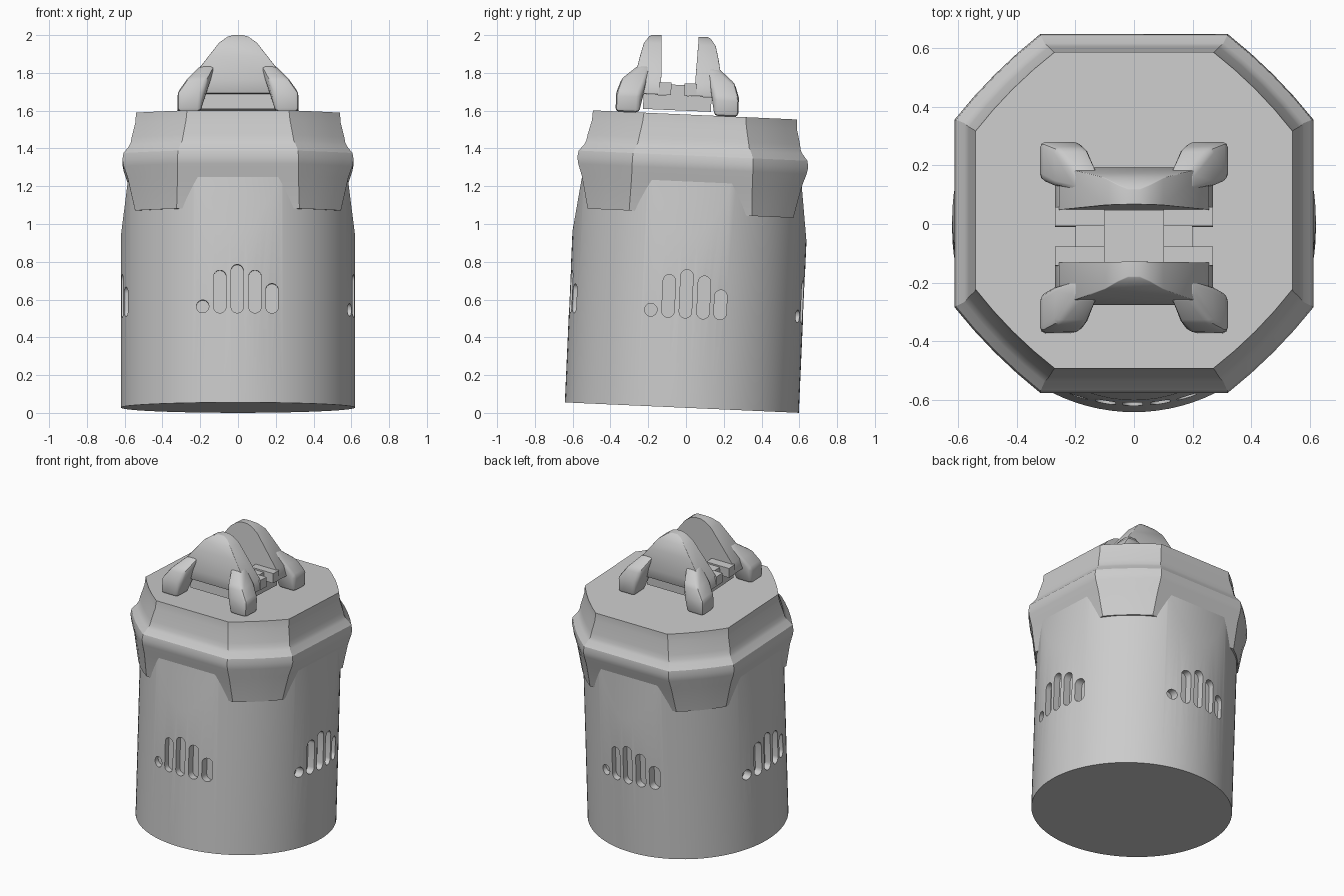
import bpy, bmesh, math
from mathutils import Matrix, Vector

if "Cube" in bpy.data.objects:
    bpy.data.objects.remove(bpy.data.objects["Cube"], do_unlink=True)

GREY = (0.6, 0.6, 0.6, 1.0)
mat = bpy.data.materials.new("plain grey")
mat.use_nodes = True
mat.diffuse_color = GREY
mat.node_tree.nodes["Principled BSDF"].inputs["Base Color"].default_value = GREY

# The whole canister leans back slightly
LEAN = Matrix.Translation((0, -0.022, 0.028)) @ Matrix.Rotation(math.radians(-2.55), 4, 'X')
R = 0.62          # body radius
LID = 1.551       # lid height
CLIP_Y = -0.096   # centre of the top clip


def finish(name, bm, angle=30):
    bmesh.ops.recalc_face_normals(bm, faces=bm.faces[:])
    me = bpy.data.meshes.new(name)
    bm.to_mesh(me)
    bm.free()
    ob = bpy.data.objects.new(name, me)
    bpy.context.collection.objects.link(ob)
    me.materials.append(mat)
    ob.matrix_world = LEAN
    return ob


def smooth(ob, angle=30):
    bpy.ops.object.select_all(action='DESELECT')
    ob.select_set(True)
    bpy.context.view_layer.objects.active = ob
    bpy.ops.object.shade_smooth_by_angle(angle=math.radians(angle))


def loft(bm, rings):
    """Skin a list of point rings and cap both ends."""
    vs = [[bm.verts.new(p) for p in ring] for ring in rings]
    n = len(vs[0])
    for a, b in zip(vs, vs[1:]):
        for i in range(n):
            bm.faces.new((a[i], a[(i + 1) % n], b[(i + 1) % n], b[i]))
    bm.faces.new(vs[0][::-1])
    bm.faces.new(vs[-1])


# Body: cylinder with four sloping flats near the top
bm = bmesh.new()
bmesh.ops.create_cone(bm, cap_ends=True, segments=96, radius1=R, radius2=R, depth=1.25,
                      matrix=Matrix.Translation((0, 0, 0.625)))
for k in range(4):
    turn = Matrix.Rotation(k * math.pi / 2, 3, 'Z')
    cut = bmesh.ops.bisect_plane(bm, geom=bm.verts[:] + bm.edges[:] + bm.faces[:],
                                 plane_co=turn @ Vector((0, -0.582, 1.2)),
                                 plane_no=turn @ Vector((0, -1, 0.13)), clear_outer=True)
    edges = [e for e in cut["geom_cut"] if isinstance(e, bmesh.types.BMEdge)]
    bmesh.ops.holes_fill(bm, edges=edges, sides=0)
body = finish("body", bm)

# Vents: one round hole and four slots on each side (x, bottom, top)
VENTS = [(-0.187, 0.477, 0.543), (-0.096, 0.475, 0.70), (-0.004, 0.475, 0.73),
         (0.09, 0.475, 0.70), (0.18, 0.475, 0.63)]
VR = 0.033
bm = bmesh.new()
for k in range(4):
    turn = Matrix.Rotation(k * math.pi / 2, 3, 'Z')
    for x, lo, hi in VENTS:
        outline = []
        for i in range(20):
            a = math.pi * (i if i < 10 else i - 1) / 9
            if i >= 10:
                a = math.pi * (i - 1) / 9
            c = hi - VR + 0.001 if i < 10 else lo + VR - 0.001
            outline.append((x + VR * math.cos(a), c + VR * math.sin(a)))
        inner = math.sqrt(R * R - x * x) - 0.045
        loft(bm, [[turn @ Vector((px, -d, pz)) for px, pz in outline] for d in (inner, 0.7)])
cutter = finish("vent_cutter", bm)
cutter.hide_render = True
bpy.context.view_layer.update()
mod = body.modifiers.new("vents", 'BOOLEAN')
mod.object = cutter
mod.operation = 'DIFFERENCE'
mod.solver = 'EXACT'
bpy.context.view_layer.objects.active = body
bpy.ops.object.modifier_apply(modifier=mod.name)
bpy.data.objects.remove(cutter, do_unlink=True)
smooth(body)


# Collar and lid: stacked squares with bowed corners
def collar_ring(z, w, c, bow=0.012):
    pts = []
    a, b = Vector((w, c)), Vector((c, w))
    for k in range(4):
        turn = Matrix.Rotation(k * math.pi / 2, 2)
        for i in range(5):
            t = i / 4
            p = a.lerp(b, t)
            p += p.normalized() * bow * 4 * t * (1 - t)
            p = turn @ p
            pts.append((p.x, p.y, z))
    return pts


COLLAR = [(1.03, 0.545, 0.325), (1.2, 0.583, 0.32), (1.265, 0.605, 0.32), (1.30, 0.612, 0.32),
          (1.335, 0.606, 0.318), (1.37, 0.578, 0.305), (1.39, 0.568, 0.295),
          (1.42, 0.563, 0.29), (1.50, 0.543, 0.275), (LID, 0.54, 0.27)]
bm = bmesh.new()
loft(bm, [collar_ring(*row) for row in COLLAR])
smooth(finish("collar_and_lid", bm), 25)


# Clip parts: rounded hulls around stacked slabs (x0, x1, v0, v1, h),
# where v is the distance from the clip centre and h the height above the lid
def hull(name, slabs, sx, sy, bevel):
    bm = bmesh.new()
    for x0, x1, v0, v1, h in slabs:
        for x in (x0, x1):
            for v in (v0, v1):
                bm.verts.new((x * sx, CLIP_Y + v * sy, LID + h))
    out = bmesh.ops.convex_hull(bm, input=bm.verts[:])
    junk = {g for g in out["geom_interior"] + out["geom_unused"] if isinstance(g, bmesh.types.BMVert)}
    bmesh.ops.delete(bm, geom=list(junk), context='VERTS')
    bmesh.ops.dissolve_limit(bm, angle_limit=math.radians(2), verts=bm.verts[:], edges=bm.edges[:])
    if bevel:
        sharp = [e for e in bm.edges if len(e.link_faces) == 2 and e.calc_face_angle() > 0.5
                 and max(abs(v.co.y - CLIP_Y) for v in e.verts) > 0.12]
        bmesh.ops.bevel(bm, geom=sharp, offset=bevel, segments=2, profile=0.5,
                        affect='EDGES', clamp_overlap=True)
    smooth(finish(name, bm), 35)


ARCH = [(-0.27, 0.27, 0.09, 0.225, 0.10), (-0.255, 0.255, 0.09, 0.235, 0.17),
        (-0.15, 0.15, 0.095, 0.208, 0.30), (-0.10, 0.10, 0.097, 0.190, 0.37),
        (-0.055, 0.055, 0.098, 0.165, 0.403), (-0.02, 0.02, 0.098, 0.15, 0.414)]
LEG = [(0.20, 0.32, 0.20, 0.325, 0.0), (0.19, 0.32, 0.20, 0.325, 0.10),
       (0.16, 0.268, 0.17, 0.30, 0.175), (0.12, 0.195, 0.15, 0.212, 0.25)]
LIP = [(0.10, 0.27, 0.035, 0.10, 0.10), (0.10, 0.27, 0.035, 0.10, 0.165)]
for sy, end in ((-1, "front"), (1, "back")):
    hull(end + "_arch", ARCH, 1, sy, 0.012)
    for sx, side in ((1, "left"), (-1, "right")):
        hull(f"{end}_{side}_leg", LEG, sx, sy, 0.018)
        hull(f"{end}_{side}_lip", LIP, sx, sy, 0)

# Bars joining the two arches, and the plate under them
for sx, side in ((1, "left"), (-1, "right")):
    hull(side + "_joining_bar", [(0.10, 0.20, -0.05, 0.05, h) for h in (0.09, 0.155)], sx, 1, 0)
hull("clip_plate", [(-0.2, 0.2, -0.18, 0.18, h) for h in (0.02, 0.098)], 1, 1, 0)
